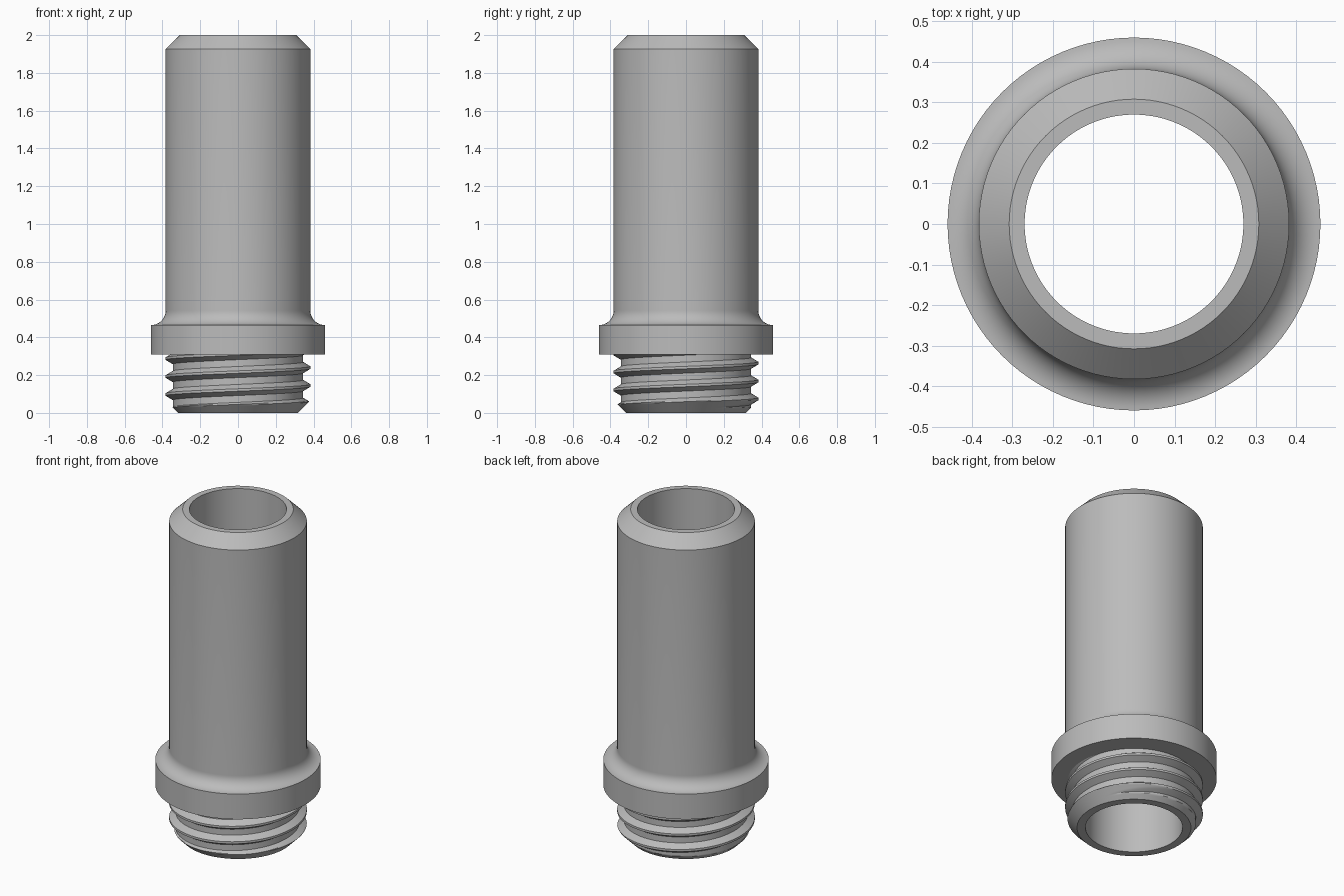
import bpy, bmesh, math

cube = bpy.data.objects.get("Cube")
if cube:
    bpy.data.objects.remove(cube, do_unlink=True)

SEGMENTS = 96
OUTER, BORE, ROOT = 0.383, 0.27, 0.345
PITCH = 0.095

steel = bpy.data.materials.new("plain grey")
steel.use_nodes = True
grey = (0.5, 0.5, 0.5, 1)
steel.diffuse_color = grey
steel.node_tree.nodes["Principled BSDF"].inputs["Base Color"].default_value = grey


def sweep(name, columns):
    """Skin a list of (angle, [(radius, z), ...]) sections into one smooth object."""
    bm = bmesh.new()
    rows = [[bm.verts.new((r * math.cos(a), r * math.sin(a), z)) for r, z in section]
            for a, section in columns]
    for here, nxt in zip(rows, rows[1:]):
        for i in range(len(here) - 1):
            bm.faces.new((here[i], nxt[i], nxt[i + 1], here[i + 1]))
    bmesh.ops.remove_doubles(bm, verts=bm.verts, dist=1e-5)
    bmesh.ops.dissolve_degenerate(bm, edges=bm.edges, dist=1e-5)
    mesh = bpy.data.meshes.new(name)
    bm.to_mesh(mesh)
    bm.free()
    mesh.materials.append(steel)
    obj = bpy.data.objects.new(name, mesh)
    bpy.context.collection.objects.link(obj)
    bpy.ops.object.select_all(action="DESELECT")
    obj.select_set(True)
    bpy.context.view_layer.objects.active = obj
    bpy.ops.object.shade_smooth_by_angle(angle=math.radians(30))
    return obj


# Tube with flange, concave fillet, chamfered rim and through bore
FLANGE, FLANGE_TOP = 0.46, 0.465
FILLET = FLANGE - OUTER
fillet = []
for i in range(13):
    a = math.pi / 2 * i / 12
    fillet.append((FLANGE - FILLET * math.sin(a),
                   FLANGE_TOP + FILLET * (1 - math.cos(a))))
profile = ([(0.33, 0.31), (FLANGE, 0.31)] + fillet +
           [(OUTER, 1.927), (0.308, 2), (BORE, 2), (BORE, 0), (0.317, 0)])
sweep("flanged_tube", [(math.tau * j / SEGMENTS, profile) for j in range(SEGMENTS + 1)])


# Helical thread: one groove per pitch, cut off by the bottom chamfer
ROOT_HALF, CREST_HALF = 0.018, 0.041
STEPS = 20
heights = sorted({PITCH * (i / STEPS - 0.5) for i in range(STEPS + 1)} |
                 {s * h for s in (-1, 1) for h in (ROOT_HALF, CREST_HALF)})


def thread_section(turn, grooved):
    section = []
    for h in heights:
        z = max(0, 0.0025 + PITCH * turn + h)
        cut = (abs(h) - ROOT_HALF) / (CREST_HALF - ROOT_HALF)
        r = ROOT + (OUTER - ROOT) * min(1, max(0, cut)) if grooved else OUTER
        section.append((min(r, 0.317 + z), z))
    return section


columns = []
for j in range(-SEGMENTS, 4 * SEGMENTS + 1):
    turn = j / SEGMENTS
    if j <= 0:
        columns.append((math.tau * turn, thread_section(turn, False)))
    if j >= 0:
        columns.append((math.tau * turn, thread_section(turn, True)))
sweep("screw_thread", columns)
